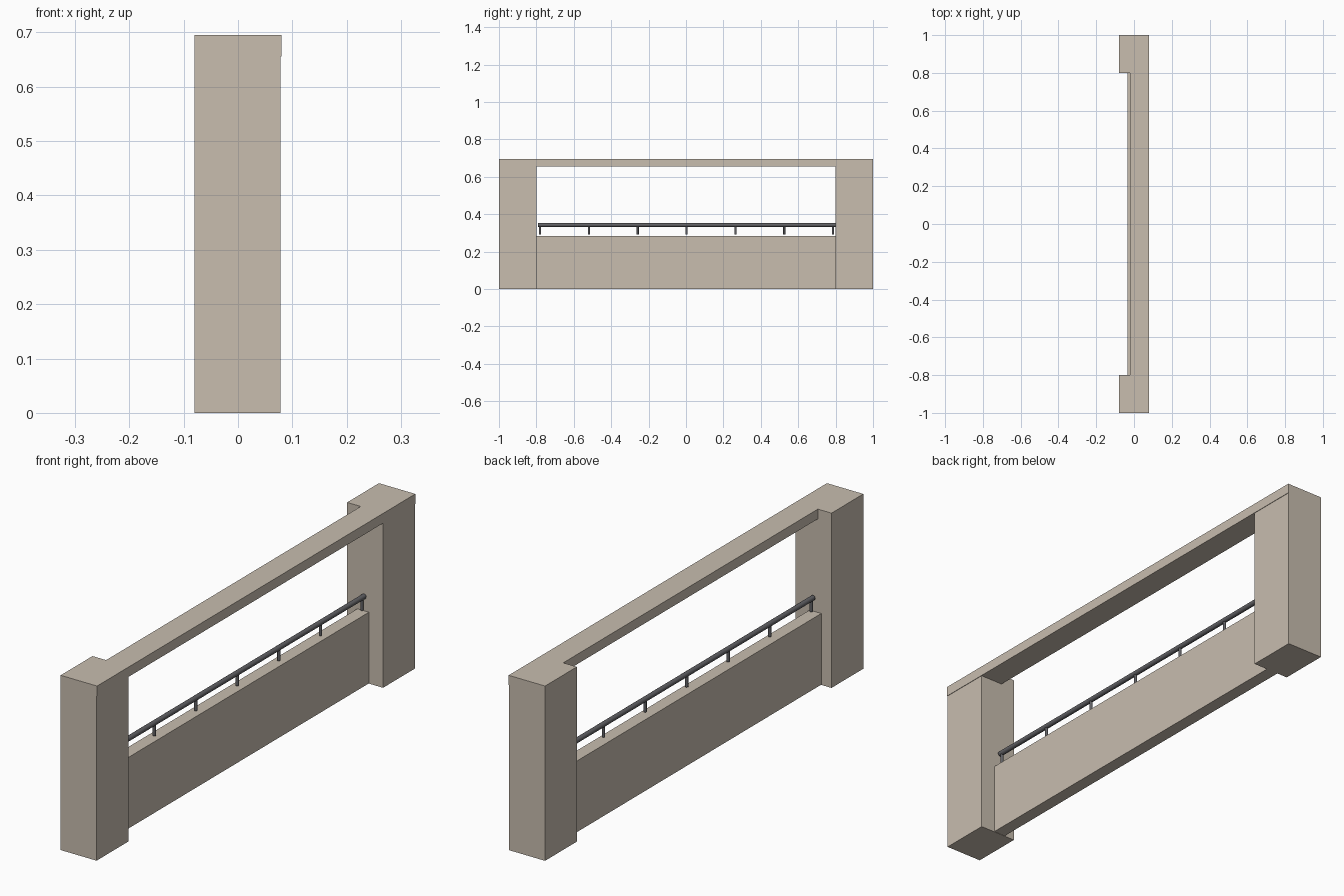
import bpy
from math import radians

if "Cube" in bpy.data.objects:
    bpy.data.objects.remove(bpy.data.objects["Cube"])


def material(name, color):
    m = bpy.data.materials.new(name)
    m.diffuse_color = (*color, 1)
    m.use_nodes = True
    m.node_tree.nodes["Principled BSDF"].inputs["Base Color"].default_value = m.diffuse_color
    return m


stone = material("stone", (0.58, 0.51, 0.43))
steel = material("dark_steel", (0.12, 0.12, 0.13))


def box(name, lo, hi):
    bpy.ops.mesh.primitive_cube_add(size=1, location=[(a + b) / 2 for a, b in zip(lo, hi)])
    ob = bpy.context.object
    ob.name = name
    ob.scale = [b - a for a, b in zip(lo, hi)]
    bpy.ops.object.transform_apply(location=False, rotation=False, scale=True)
    ob.data.materials.append(stone)


def rod(name, radius, length, location, along_y=False):
    bpy.ops.mesh.primitive_cylinder_add(vertices=16, radius=radius, depth=length, location=location,
                                        rotation=(radians(90) if along_y else 0, 0, 0))
    ob = bpy.context.object
    ob.name = name
    ob.data.materials.append(steel)
    bpy.ops.object.shade_smooth_by_angle(angle=radians(40))


# End pillars
for side, y0, y1 in (("front", -1.0, -0.8), ("back", 0.8, 1.0)):
    box(side + "_pillar", (-0.08, y0, 0), (0.078, y1, 0.695))

# Top beam, standing slightly proud of the pillars, and low parapet wall
box("top_beam", (-0.02, -1.0, 0.656), (0.08, 1.0, 0.695))
box("parapet_wall", (-0.035, -0.8, 0.001), (0.016, 0.8, 0.284))

# Handrail on seven short posts
RAIL_X = -0.005
rod("handrail", 0.01, 1.59, (RAIL_X, 0.004, 0.342), along_y=True)
for i in range(-3, 4):
    rod("rail_post", 0.006, 0.05, (RAIL_X, 0.003 + 0.261 * i, 0.317))
